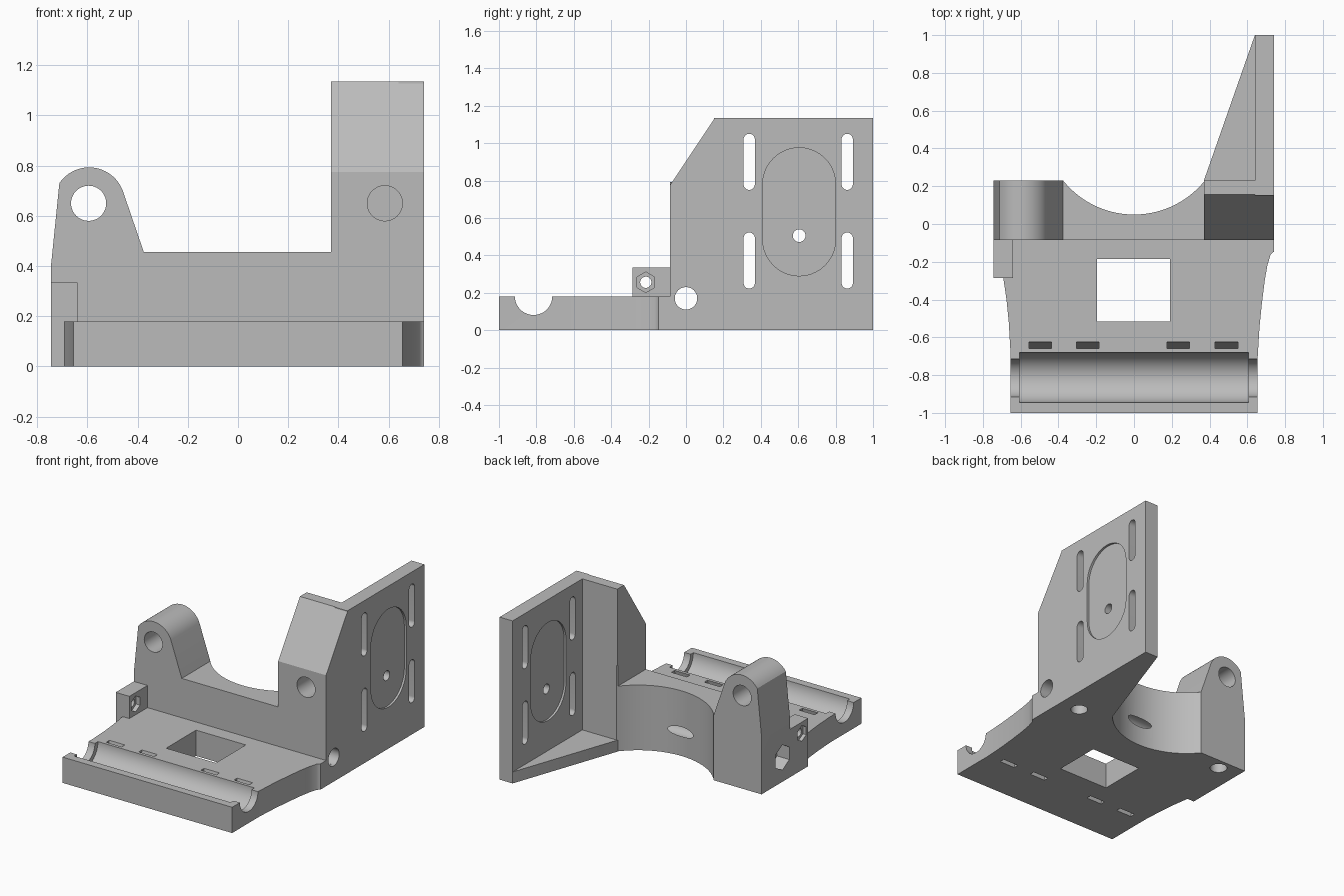
import bpy, bmesh
from math import sin, cos, pi, radians

if "Cube" in bpy.data.objects:
    bpy.data.objects.remove(bpy.data.objects["Cube"])

grey = bpy.data.materials.new("light_grey")
grey.use_nodes = True
grey.diffuse_color = (0.5, 0.5, 0.5, 1)
grey.node_tree.nodes["Principled BSDF"].inputs["Base Color"].default_value = (0.5, 0.5, 0.5, 1)


def prism(name, pts, axis, a, b, shift=0):
    """Extrude a 2D outline along an axis; shift slides the end outline in v."""
    place = {"x": lambda u, v, w: (w, u, v),
             "y": lambda u, v, w: (u, w, v),
             "z": lambda u, v, w: (u, v, w)}[axis]
    bm = bmesh.new()
    start = [bm.verts.new(place(u, v, a)) for u, v in pts]
    end = [bm.verts.new(place(u, v + shift, b)) for u, v in pts]
    bm.faces.new(start)
    bm.faces.new(end)
    n = len(pts)
    for i in range(n):
        j = (i + 1) % n
        bm.faces.new((start[i], start[j], end[j], end[i]))
    bmesh.ops.recalc_face_normals(bm, faces=bm.faces)
    mesh = bpy.data.meshes.new(name)
    bm.to_mesh(mesh)
    bm.free()
    mesh.materials.append(grey)
    obj = bpy.data.objects.new(name, mesh)
    bpy.context.collection.objects.link(obj)
    return obj


def arc(u, v, r, a0, a1, n):
    angles = [radians(a0 + (a1 - a0) * i / n) for i in range(n + 1)]
    return [(u + r * cos(t), v + r * sin(t)) for t in angles]


def circle(u, v, r, n=48):
    return arc(u, v, r, 0, 360 * (n - 1) / n, n - 1)


def rect(u0, u1, v0, v1):
    return [(u0, v0), (u1, v0), (u1, v1), (u0, v1)]


def stadium(u, v0, v1, r):
    return arc(u, v1 - r, r, 0, 180, 20) + arc(u, v0 + r, r, 180, 360, 20)


def combine(target, other, operation):
    mod = target.modifiers.new("combine", "BOOLEAN")
    mod.operation, mod.solver, mod.object = operation, "EXACT", other
    bpy.context.view_layer.objects.active = target
    bpy.ops.object.modifier_apply(modifier=mod.name)
    bpy.data.objects.remove(other)


FRONT, BACK, TOP, LEFT, RIGHT = -0.085, 0.23, 1.135, 0.74, -0.745

# Cross wall with rounded post and tall post, as one front profile
wall = [(RIGHT, 0), (LEFT, 0), (LEFT, TOP), (0.37, TOP), (0.37, 0.455), (-0.375, 0.455)]
wall += arc(-0.593, 0.65, 0.143, 20, 146, 24) + [(RIGHT, 0.4)]
bracket = prism("bracket", wall, "y", FRONT, BACK)

# Sloped front of the tall post and round relief at the back
combine(bracket, prism("slope_cut", [(FRONT - 0.1, 0.63), (FRONT, 0.775), (0.155, TOP),
                                     (0.155, 1.3), (FRONT - 0.1, 1.3)], "x", 0.3, 0.8), "DIFFERENCE")
combine(bracket, prism("round_relief", circle(0, 0.531, 0.481, 128), "z", -0.1, 0.6), "DIFFERENCE")

# Base plate with waisted sides
right_side = [(-0.655, -0.66), (-0.663, -0.52), (-0.675, -0.4), (-0.692, -0.285)]
left_side = [(0.735, -0.15), (0.722, -0.165), (0.706, -0.22), (0.692, -0.3),
             (0.677, -0.42), (0.664, -0.55), (0.655, -0.7)]
base = [(0.655, -1), (-0.655, -1)] + right_side + [(-0.692, 0), (LEFT, 0), (LEFT, -0.148)] + left_side
combine(bracket, prism("base_plate", base, "z", 0, 0.18), "UNION")

# Nut lug, motor plate and its floor gusset
combine(bracket, prism("nut_lug", rect(RIGHT, -0.64, -0.285, -0.05), "z", 0, 0.335), "UNION")
combine(bracket, prism("motor_plate", rect(0.64, LEFT, 0.15, 1), "z", 0, TOP), "UNION")
combine(bracket, prism("gusset", [(0.37, 0.2), (0.37, BACK), (0.64, 1), (0.7, 1), (0.7, 0.2)],
                       "z", 0, 0.08), "UNION")

cutters = []


def cut(pts, axis, a, b, shift=0):
    cutters.append(prism("cutter", pts, axis, a, b, shift))


# Rod trough with narrower ends, and base window
cut(circle(-0.815, 0.181, 0.1), "x", -0.8, 0.8)
cut(circle(-0.813, 0.182, 0.132, 64), "x", -0.605, 0.605)
cut(rect(-0.195, 0.19, -0.515, -0.185), "z", -0.1, 0.3)

# Slanted strap slots
for x in (-0.497, -0.245, 0.235, 0.49):
    cut(rect(x - 0.06, x + 0.06, -0.655, -0.62), "z", 0.2, -0.02, -0.045)

# Post bores and blind holes underneath
cut(circle(-0.595, 0.65, 0.07), "y", -0.2, 0.4)
cut(circle(0.585, 0.65, 0.07), "y", -0.2, 0.15)
for x in (-0.59, 0.59):
    cut(circle(x, 0.15, 0.055), "z", -0.1, 0.12)

# Cross bore with its nut pocket
cut(circle(0, 0.17, 0.06), "x", -0.9, 0.9)
cut(arc(0, 0.17, 0.088, 30, 330, 5), "x", -0.9, -0.65)

# Lug screw hole with nut pockets on each side
cut(circle(-0.215, 0.256, 0.03), "x", -0.9, -0.5)
for a, b in ((-0.9, -0.72), (-0.67, -0.5)):
    cut(arc(-0.215, 0.256, 0.055, 30, 330, 5), "x", a, b)

# Motor plate slots, shaft hole and oval recess on both faces
for y in (0.338, 0.862):
    for z in (0.222, 0.75):
        cut(stadium(y, z, z + 0.3, 0.03), "x", 0.5, 0.9)
cut(circle(0.605, 0.505, 0.034), "x", 0.5, 0.9)
for a, b in ((0.5, 0.655), (0.725, 0.9)):
    cut(stadium(0.605, 0.29, 0.975, 0.195), "x", a, b)

for cutter in cutters:
    combine(bracket, cutter, "DIFFERENCE")

# Smooth curved walls, keep edges crisp
bpy.ops.object.select_all(action="DESELECT")
bracket.select_set(True)
bpy.context.view_layer.objects.active = bracket
bpy.ops.object.shade_smooth_by_angle(angle=radians(30))
